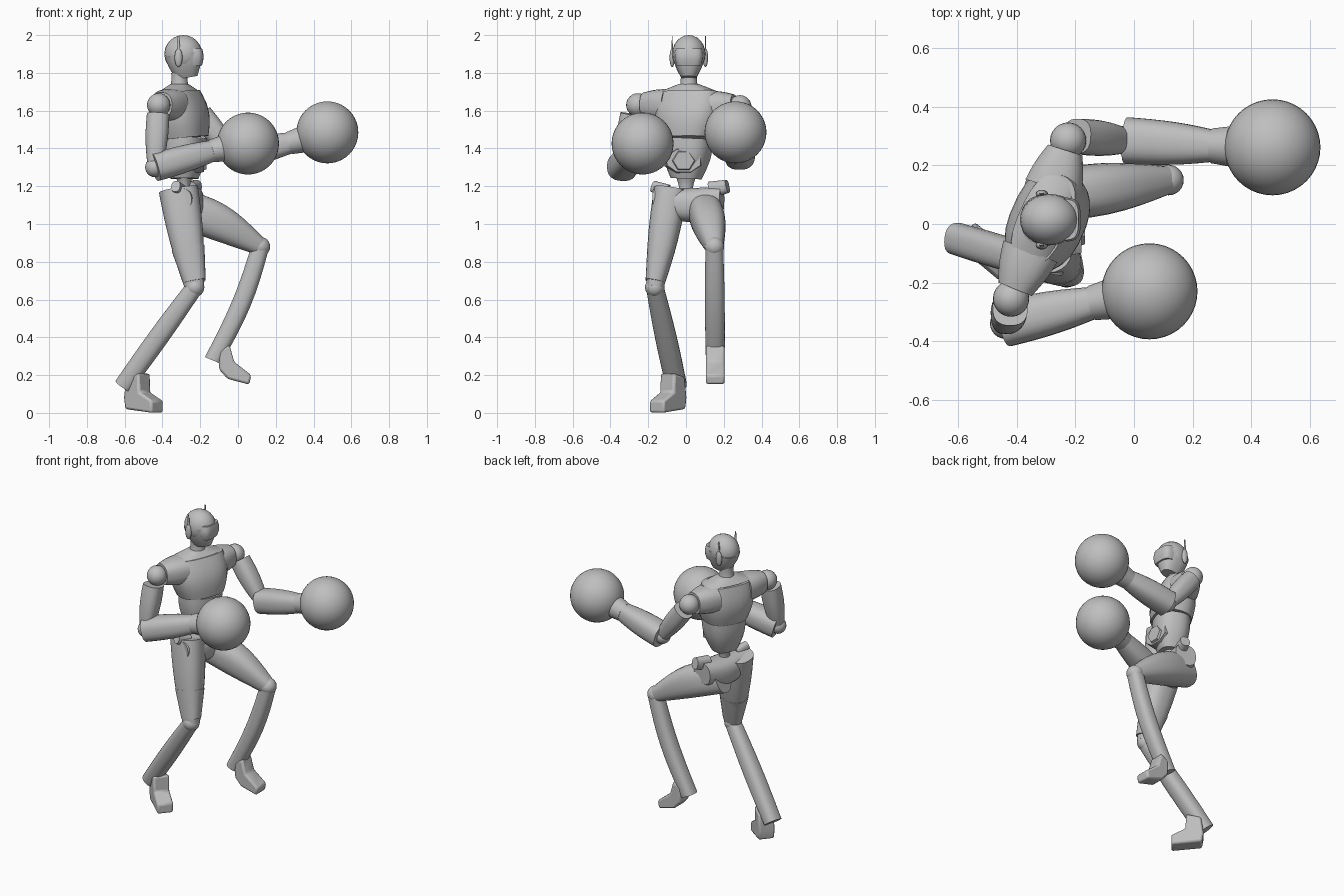
import bpy, bmesh, math
from mathutils import Vector

cube = bpy.data.objects.get("Cube")
if cube:
    bpy.data.objects.remove(cube, do_unlink=True)

grey = bpy.data.materials.new("plain grey")
grey.use_nodes = True
grey.diffuse_color = (0.52, 0.52, 0.52, 1)
grey.node_tree.nodes["Principled BSDF"].inputs["Base Color"].default_value = grey.diffuse_color

UP = Vector((0, 0, 1))
ACROSS = Vector((0, 1, 0))
SHOULDER_LINE = Vector((0.4, 0.9, 0))


def finish(name, bm, angle=40):
    """Turn a bmesh into a shaded grey object."""
    bmesh.ops.recalc_face_normals(bm, faces=bm.faces)
    mesh = bpy.data.meshes.new(name)
    bm.to_mesh(mesh)
    bm.free()
    mesh.materials.append(grey)
    part = bpy.data.objects.new(name, mesh)
    bpy.context.collection.objects.link(part)
    bpy.ops.object.select_all(action='DESELECT')
    bpy.context.view_layer.objects.active = part
    part.select_set(True)
    bpy.ops.object.shade_smooth_by_angle(angle=math.radians(angle))
    return part


def rounded(value, power):
    """Push a sine or cosine outward for a boxier section."""
    return math.copysign(abs(value) ** power, value)


def limb(name, start, end, start_size, end_size, swell=0, bow=(0, 0, 0),
         side=ACROSS, power=0.8, sides=24, steps=8):
    """Tapered tube between two points; sizes are (side radius, depth radius).
    Swell thickens the middle and bow bends it."""
    start, end, bow = Vector(start), Vector(end), Vector(bow)
    along = (end - start).normalized()
    u = (side - along * side.dot(along)).normalized()
    v = along.cross(u)
    first, last = Vector(start_size), Vector(end_size)
    bm = bmesh.new()
    rings = []
    for step in range(steps + 1):
        t = step / steps
        arch = math.sin(math.pi * t)
        centre = start.lerp(end, t) + bow * arch
        width, depth = first.lerp(last, t) + Vector((swell, swell)) * arch
        ring = []
        for i in range(sides):
            angle = math.tau * (i + 0.5) / sides
            across = u * width * rounded(math.cos(angle), power)
            deep = v * depth * rounded(math.sin(angle), power)
            ring.append(bm.verts.new(centre + across + deep))
        rings.append(ring)
    for lower, upper in zip(rings, rings[1:]):
        for i in range(sides):
            j = (i + 1) % sides
            bm.faces.new((lower[i], lower[j], upper[j], upper[i]))
    bm.faces.new(rings[0])
    bm.faces.new(rings[-1])
    return finish(name, bm)


def ball(name, centre, radius, scale=(1, 1, 1), segments=24):
    bm = bmesh.new()
    bmesh.ops.create_uvsphere(bm, u_segments=segments, v_segments=segments // 2, radius=radius)
    bmesh.ops.scale(bm, vec=scale, verts=bm.verts)
    bmesh.ops.translate(bm, vec=centre, verts=bm.verts)
    return finish(name, bm)


def foot(name, ankle, forward, profile, half_width=0.05):
    """Side profile of (forward, up) points, given width across the foot."""
    forward = Vector(forward).normalized()
    across = forward.cross(UP) * half_width
    bm = bmesh.new()
    outline = [Vector(ankle) + forward * reach + UP * height for reach, height in profile]
    inner = [bm.verts.new(point - across) for point in outline]
    outer = [bm.verts.new(point + across) for point in outline]
    for i in range(len(outline)):
        bm.faces.new((inner[i - 1], inner[i], outer[i], outer[i - 1]))
    bm.faces.new(inner)
    bm.faces.new(outer)
    part = finish(name, bm, angle=50)
    bevel = part.modifiers.new("soft edges", 'BEVEL')
    bevel.width = 0.012
    bevel.segments = 2


# Joints of the pose
neck = Vector((-0.31, 0.015, 1.73))
head = Vector((-0.29, 0.015, 1.9))
waist = Vector((-0.285, 0, 1.24))
ribs = Vector((-0.285, 0.01, 1.455))
left_shoulder = Vector((-0.225, 0.285, 1.62))
left_elbow = Vector((-0.025, 0.285, 1.36))
left_wrist = Vector((0.3, 0.265, 1.435))
left_fist = Vector((0.473, 0.262, 1.485))
right_shoulder = Vector((-0.42, -0.255, 1.63))
right_elbow = Vector((-0.44, -0.34, 1.3))
right_wrist = Vector((-0.11, -0.262, 1.395))
right_fist = Vector((0.053, -0.23, 1.426))
left_knee = Vector((0.118, 0.15, 0.88))
left_heel = Vector((-0.133, 0.155, 0.278))
right_knee = Vector((-0.23, -0.165, 0.665))
right_heel = Vector((-0.607, -0.05, 0.142))

# Head, visor and neck
ball("head", head, 0.1, scale=(1, 0.88, 1))
limb("jaw", head, head + Vector((0.02, 0, -0.125)), (0.086, 0.098), (0.04, 0.055), swell=0.008)
limb("visor", head + Vector((0.04, 0, -0.06)), head + Vector((0.04, 0, 0.03)),
     (0.065, 0.06), (0.07, 0.06), swell=0.008, power=0.55)
limb("neck", neck - UP * 0.04, neck + UP * 0.07, (0.06, 0.06), (0.044, 0.044), swell=-0.007, power=1)
for label, sign in (("left", 1), ("right", -1)):
    ear = head + Vector((-0.025, sign * 0.088, -0.02))
    ball(label + "_ear_cover", ear, 0.05, scale=(0.42, 0.28, 1), segments=16)
    limb(label + "_antenna", ear, ear + UP * 0.115, (0.005, 0.012), (0.002, 0.004), sides=8)

# Torso
top = neck - UP * 0.03
limb("chest", ribs, top, (0.142, 0.118), (0.165, 0.085), swell=0.025, side=SHOULDER_LINE)
limb("collar", top, neck + UP * 0.01, (0.165, 0.085), (0.055, 0.045), side=SHOULDER_LINE)
limb("abdomen", waist, ribs, (0.08, 0.07), (0.134, 0.11), swell=0.014, side=SHOULDER_LINE)
buckle = Vector((-0.18, -0.012, 1.335))
inward = Vector((-0.08, 0, 0))
limb("buckle_frame", buckle + inward, buckle, (0.11, 0.075), (0.095, 0.065), power=1, sides=8)
limb("buckle", buckle, buckle - inward / 6, (0.058, 0.062), (0.052, 0.056),
     side=UP, power=1, sides=6)
limb("waist", waist - UP * 0.12, waist + UP * 0.03, (0.05, 0.045), (0.065, 0.055), swell=-0.02, power=1)

# Pelvis and hip knobs
limb("pelvis", (-0.315, -0.165, 1.13), (-0.25, 0.19, 1.13), (0.06, 0.07), (0.07, 0.07),
     swell=0.025, bow=(0, 0, -0.03), side=UP)
limb("right_hip_knob", (-0.3, -0.1, 1.17), (-0.33, -0.175, 1.2), (0.04, 0.03), (0.03, 0.025), side=UP)
limb("left_hip_knob", (-0.25, 0.13, 1.18), (-0.22, 0.22, 1.2), (0.045, 0.035), (0.035, 0.03), side=UP)

# Shoulders and arms, each with its own bend
arms = (("left", left_shoulder, left_elbow, left_wrist, left_fist),
        ("right", right_shoulder, right_elbow, right_wrist, right_fist))
for label, shoulder, elbow, wrist, fist in arms:
    inside = shoulder.lerp(neck, 0.6)
    inside.z = shoulder.z
    limb(label + "_shoulder", inside, shoulder.lerp(inside, 0.2), (0.085, 0.1), (0.066, 0.062),
         swell=0.005, side=UP)
    ball(label + "_shoulder_joint", shoulder, 0.062)
    sleeve = shoulder.lerp(elbow, 0.15) + ACROSS * (0.015 if label == "left" else -0.02)
    limb(label + "_upper_arm", sleeve, shoulder.lerp(elbow, 0.94), (0.06, 0.06), (0.044, 0.042), swell=0.008)
    ball(label + "_elbow", elbow, 0.052)
    limb(label + "_forearm", elbow, wrist, (0.08, 0.075), (0.05, 0.053), swell=0.008)
    limb(label + "_glove_cuff", wrist.lerp(elbow, 0.1), wrist.lerp(fist, 0.4), (0.06, 0.06), (0.075, 0.075),
         power=1)
    ball(label + "_glove", fist, 0.164, segments=40)

# Legs
right_hip = Vector((-0.315, -0.08, 1.18))
limb("left_thigh", (-0.33, 0.09, 1.09), left_knee, (0.08, 0.1), (0.047, 0.047), swell=0.025, bow=UP * 0.025)
limb("right_thigh", right_hip, right_knee, (0.09, 0.105), (0.045, 0.052), swell=0.012)
limb("right_thigh_cuff", right_hip.lerp(right_knee, 0.6), right_knee + UP * 0.03, (0.075, 0.088), (0.05, 0.06))
ball("left_knee", left_knee, 0.052)
ball("right_knee", right_knee, 0.052)
limb("left_shin", left_knee, left_heel, (0.047, 0.047), (0.05, 0.046), swell=0.004, bow=(0.025, 0, 0))
limb("right_shin", right_knee, right_heel, (0.046, 0.046), (0.055, 0.05), swell=0.006)

# Feet
foot("left_foot", (0, 0.155, 0), (1, 0, 0),
     [(-0.1, 0.33), (-0.045, 0.36), (-0.02, 0.27), (0.07, 0.2), (0.06, 0.15), (-0.055, 0.18), (-0.1, 0.23)])
foot("right_foot", (-0.53, -0.07, 0), (0.77, -0.64, 0),
     [(-0.045, 0.19), (0.045, 0.21), (0.05, 0.11), (0.135, 0.065), (0.135, 0), (-0.05, 0.02), (-0.06, 0.08)])
